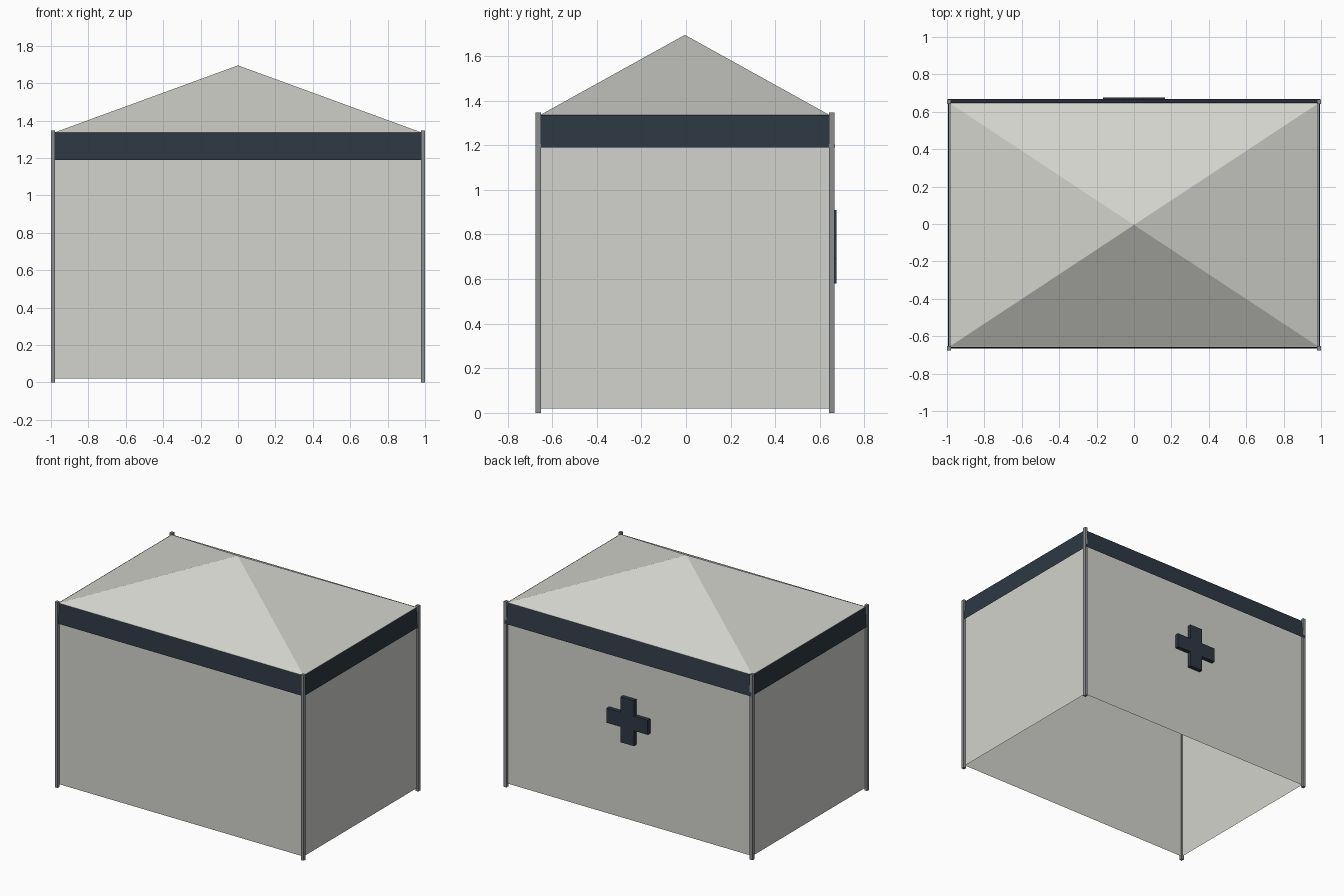
import bpy, bmesh
from mathutils import Vector

cube = bpy.data.objects.get("Cube")
if cube:
    bpy.data.objects.remove(cube, do_unlink=True)


def material(name, color):
    m = bpy.data.materials.new(name)
    m.use_nodes = True
    m.diffuse_color = (*color, 1)
    m.node_tree.nodes["Principled BSDF"].inputs["Base Color"].default_value = (*color, 1)
    return m


canvas = material("off white canvas", (0.65, 0.65, 0.61))
navy = material("dark navy", (0.027, 0.040, 0.056))
metal = material("grey metal", (0.26, 0.27, 0.28))


def build(name, mat, faces):
    """Make a flat-shaded object from faces given as corner lists."""
    bm = bmesh.new()
    for corners in faces:
        bm.faces.new([bm.verts.new(c) for c in corners])
    bmesh.ops.remove_doubles(bm, verts=bm.verts, dist=1e-5)
    mesh = bpy.data.meshes.new(name)
    bm.to_mesh(mesh)
    bm.free()
    mesh.materials.append(mat)
    obj = bpy.data.objects.new(name, mesh)
    bpy.context.collection.objects.link(obj)
    return obj


def ring(x, front, back, z):
    return [Vector(p) for p in ((-x, front, z), (x, front, z), (x, back, z), (-x, back, z))]


def skirt(low, high):
    return [(low[i], low[(i + 1) % 4], high[(i + 1) % 4], high[i]) for i in range(4)]


FRONT, BACK, EAVE = -0.655, 0.645, 1.335

# Canvas walls, open underneath
eave = ring(0.985, FRONT, BACK, EAVE)
build("walls", canvas, skirt(ring(0.985, FRONT, BACK, 0.02), eave))

# Pyramid roof
apex = Vector((0, -0.005, 1.695))
build("roof", canvas, [(eave[i], eave[(i + 1) % 4], apex) for i in range(4)])

# Flared valance hanging from the eaves
build("valance", navy, skirt(ring(0.994, -0.665, 0.669, 1.19),
                             ring(0.987, FRONT - 0.002, BACK + 0.002, EAVE)))

# Corner poles
for side, x in (("right", -0.989), ("left", 0.989)):
    for end, y in (("front", -0.663), ("back", 0.653)):
        bpy.ops.mesh.primitive_cube_add(size=1, location=(x, y, 0.674))
        pole = bpy.context.object
        pole.name = f"{end}_{side}_pole"
        pole.scale = (0.022, 0.024, 1.348)
        pole.data.materials.append(metal)

# Raised cross on the back wall
a, b = 0.053, 0.165
outline = [(-a, -b), (a, -b), (a, -a), (b, -a), (b, a), (a, a),
           (a, b), (-a, b), (-a, a), (-b, a), (-b, -a), (-a, -a)]
near = [Vector((x, BACK + 0.001, 0.745 + z)) for x, z in outline]
far = [Vector((p.x, 0.675, p.z)) for p in near]
sides = [(near[i], far[i], far[i - 1], near[i - 1]) for i in range(len(near))]
build("back_cross", navy, [near, far[::-1]] + sides)
